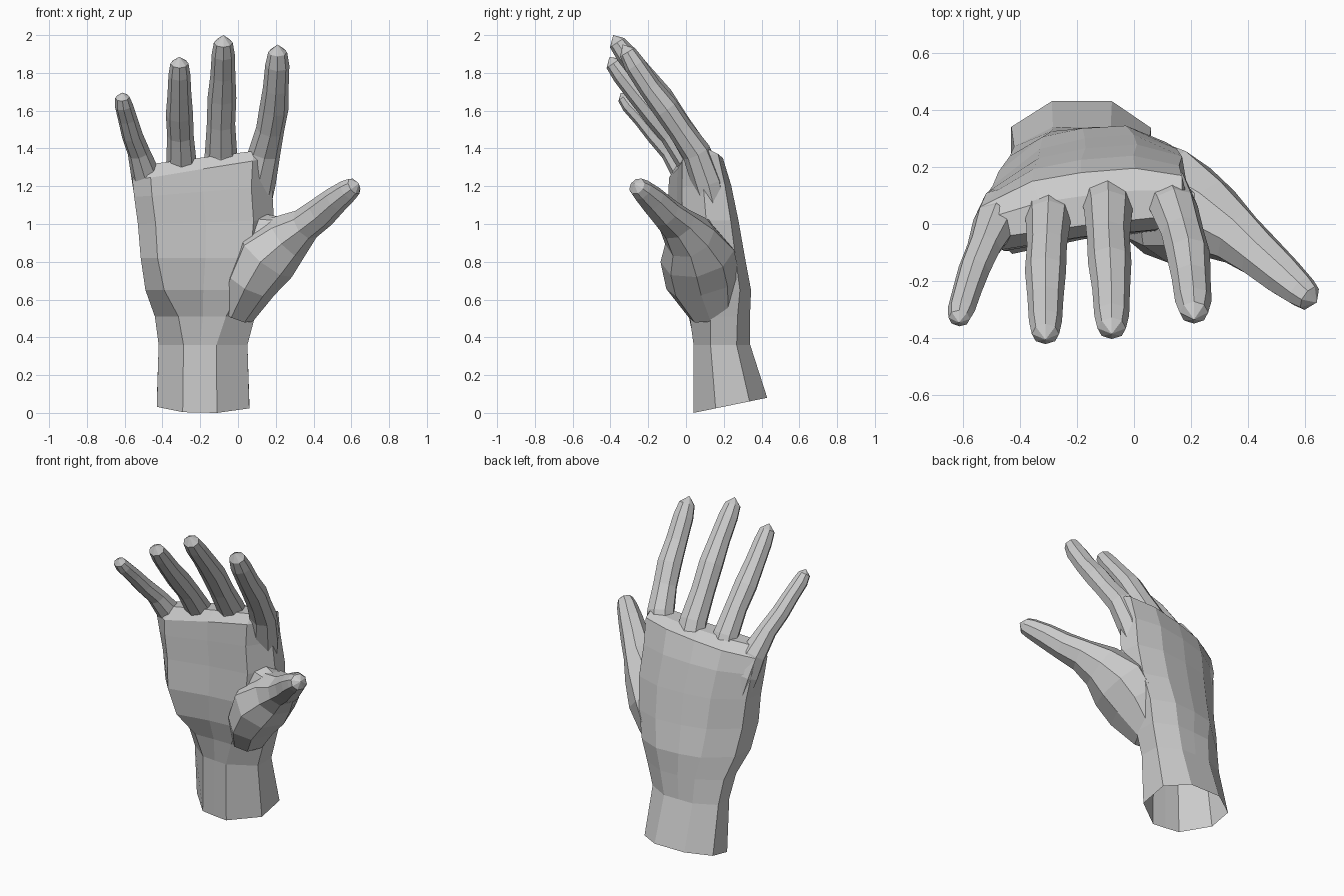
import bpy
import bmesh
from math import cos, sin, tau
from mathutils import Vector

default_cube = bpy.data.objects.get("Cube")
if default_cube:
    bpy.data.objects.remove(default_cube, do_unlink=True)

# Single plain material
clay = bpy.data.materials.new("plain grey")
clay.use_nodes = True
grey = (0.6, 0.6, 0.6, 1)
clay.diffuse_color = grey
clay.node_tree.nodes["Principled BSDF"].inputs["Base Color"].default_value = grey


def loft(name, rings, start_cap=False, tip=None):
    """Skin a list of point rings; close the far end with a face or a tip point."""
    bm = bmesh.new()
    loops = [[bm.verts.new(point) for point in ring] for ring in rings]
    count = len(loops[0])
    for lower, upper in zip(loops, loops[1:]):
        for i in range(count):
            j = (i + 1) % count
            bm.faces.new((lower[i], lower[j], upper[j], upper[i]))
    if start_cap:
        bm.faces.new(loops[0][::-1])
    if tip is None:
        bm.faces.new(loops[-1])
    else:
        apex = bm.verts.new(tip)
        for i in range(count):
            bm.faces.new((loops[-1][i], loops[-1][(i + 1) % count], apex))
    bmesh.ops.recalc_face_normals(bm, faces=bm.faces[:])
    mesh = bpy.data.meshes.new(name)
    bm.to_mesh(mesh)
    bm.free()
    mesh.materials.append(clay)
    obj = bpy.data.objects.new(name, mesh)
    bpy.context.collection.objects.link(obj)
    return obj


def digit(name, path, side_hint, sides=8):
    """Faceted tube along joints given as (x, y, z, half width, half depth)."""
    centres = [Vector(joint[:3]) for joint in path]
    rings = []
    for k, joint in enumerate(path[:-1]):
        along = (centres[k + 1] - centres[max(k - 1, 0)]).normalized()
        side = Vector(side_hint)
        side = (side - along * side.dot(along)).normalized()
        depth = along.cross(side)
        rings.append([
            centres[k]
            + side * joint[3] * cos(tau * i / sides)
            + depth * joint[4] * sin(tau * i / sides)
            for i in range(sides)
        ])
    return loft(name, rings, start_cap=True, tip=centres[-1])


# Wrist and palm: two cross-sections (across, front to back), blended up the hand
wrist_section = [(0, .4), (0, .77), (.29, 1), (.5, 1), (.72, 1),
                 (1, .76), (1, .3), (.65, 0), (.47, .02), (.28, .05)]
palm_section = [(0, .3), (.03, .66), (.27, .95), (.5, 1), (.75, .98),
                (.97, .8), (1, .4), (.85, .05), (.5, .06), (.13, 0)]
# height, right edge, left edge, front, back, palm blend, rise across, rise to back
levels = [
    (0, -.43, .06, .04, .43, 0, 0, .08),
    (.36, -.42, .05, .04, .34, 0, 0, 0),
    (.51, -.44, .09, .01, .335, .3, 0, 0),
    (.65, -.49, .13, -.05, .335, .8, 0, 0),
    (.82, -.515, .17, -.075, .3, 1, 0, 0),
    (1, -.53, .19, -.065, .265, 1, .02, 0),
    (1.14, -.55, .18, -.065, .225, 1, .06, .02),
    (1.23, -.56, .19, -.06, .18, 1, .12, .03),
    (1.31, -.52, .19, -.01, .1, 1, .09, 0),
]
palm_rings = []
for z, right, left, front, back, blend, rise_x, rise_y in levels:
    ring = []
    for a, b in zip(wrist_section, palm_section):
        u, v = Vector(a).lerp(Vector(b), blend)
        ring.append((right + (left - right) * u,
                     front + (back - front) * v + .08 * blend * (u - .5),
                     z + rise_x * u + rise_y * v))
    palm_rings.append(ring)
loft("wrist_and_palm", palm_rings)

# Fingers rise from knuckles in the back of the palm: (x, y, z, half width)
fingers = {
    "index_finger": [(.09, .15, 1.08, .08), (.105, .115, 1.22, .095),
                     (.14, .055, 1.38, .085),
                     (.17, -.03, 1.5, .075), (.19, -.105, 1.61, .077),
                     (.2, -.19, 1.72, .068), (.208, -.27, 1.84, .064),
                     (.21, -.31, 1.91, .05), (.21, -.335, 1.95, 0)],
    "middle_finger": [(-.1, .15, 1.06, .08), (-.095, .11, 1.23, .1),
                      (-.09, .05, 1.38, .085),
                      (-.09, -.045, 1.53, .075), (-.085, -.135, 1.67, .076),
                      (-.08, -.23, 1.79, .066), (-.078, -.32, 1.9, .061),
                      (-.078, -.365, 1.96, .05), (-.078, -.385, 2, 0)],
    "ring_finger": [(-.29, .12, 1.03, .08), (-.295, .08, 1.18, .095),
                    (-.3, .02, 1.33, .08),
                    (-.305, -.075, 1.47, .07), (-.31, -.165, 1.58, .072),
                    (-.31, -.26, 1.69, .063), (-.31, -.34, 1.79, .058),
                    (-.31, -.385, 1.85, .048), (-.31, -.405, 1.885, 0)],
    "little_finger": [(-.43, .085, .98, .07), (-.455, .05, 1.13, .09),
                      (-.485, .005, 1.25, .08),
                      (-.525, -.08, 1.38, .06), (-.56, -.16, 1.47, .056),
                      (-.585, -.235, 1.56, .051), (-.605, -.3, 1.63, .048),
                      (-.612, -.33, 1.67, .038), (-.613, -.345, 1.695, 0)],
}
for name, joints in fingers.items():
    digit(name, [(*joint, joint[3] * .9) for joint in joints], (1, 0, 0))

# Thumb with the fleshy mound at its base
thumb = [
    (-.01, .14, .53, .1, .13), (.07, .09, .69, .14, .2),
    (.15, .06, .83, .175, .2), (.265, .02, .93, .135, .14),
    (.36, -.045, 1, .09, .105), (.44, -.11, 1.06, .085, .085),
    (.52, -.18, 1.13, .072, .075), (.585, -.235, 1.18, .06, .06),
    (.615, -.26, 1.2, .048, .048), (.64, -.275, 1.215, 0, 0),
]
digit("thumb", thumb, (.7, 0, -.7))

# Webbing between thumb and index finger
digit("thumb_web", [(0, .1, .93, .1, .1), (.13, .08, .95, .11, .1),
                    (.21, .04, .965, .08, .085), (.3, -.01, .99, .05, .06),
                    (.38, -.05, 1.03, 0, 0)], (0, 0, 1))
